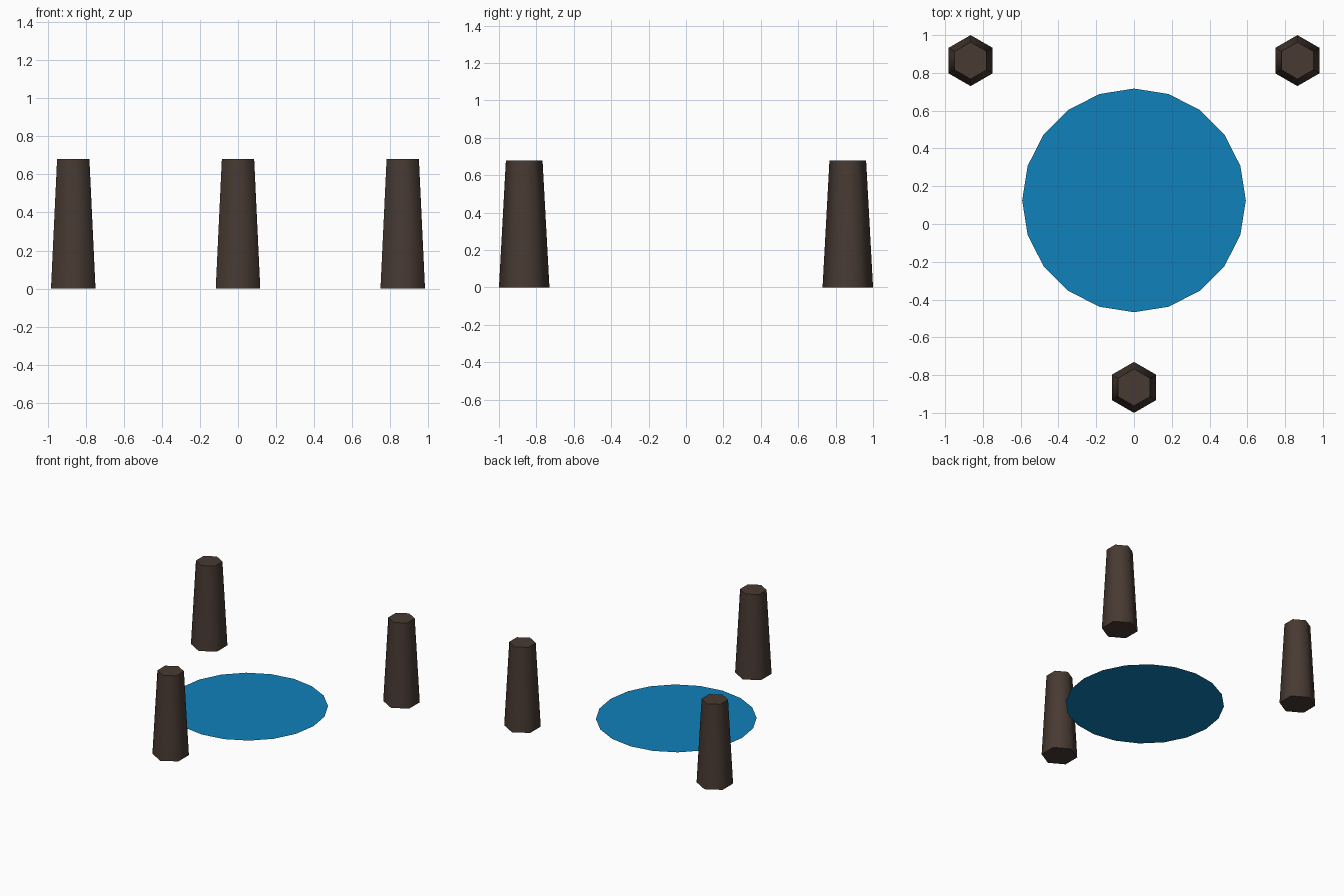
import bpy
import math

if "Cube" in bpy.data.objects:
    bpy.data.objects.remove(bpy.data.objects["Cube"])


def material(name, rgb):
    m = bpy.data.materials.new(name)
    m.diffuse_color = (*rgb, 1.0)
    m.use_nodes = True
    m.node_tree.nodes["Principled BSDF"].inputs["Base Color"].default_value = m.diffuse_color
    return m


stone = material("dark brown stone", (0.064, 0.042, 0.032))
water = material("water blue", (0.005, 0.22, 0.49))

# Three tapered six-sided pillars, with a corner pointing along y
HEIGHT = 0.68
for name, x, y in (("front_pillar", 0.0, -0.865),
                   ("back_left_pillar", -0.865, 0.865),
                   ("back_right_pillar", 0.865, 0.865)):
    bpy.ops.mesh.primitive_cone_add(vertices=6, radius1=0.135, radius2=0.098,
                                    depth=HEIGHT, location=(x, y, HEIGHT / 2))
    pillar = bpy.context.object
    pillar.name = name
    pillar.data.materials.append(stone)
    # Sides shade smoothly, cap edges stay sharp
    bpy.ops.object.shade_smooth_by_angle(angle=math.radians(75))

# Flat twenty-sided pool surface just above the ground
bpy.ops.mesh.primitive_circle_add(vertices=20, radius=0.592, fill_type='NGON',
                                  location=(0, 0.125, 0.01))
pool = bpy.context.object
pool.name = "pool_surface"
pool.data.materials.append(water)
